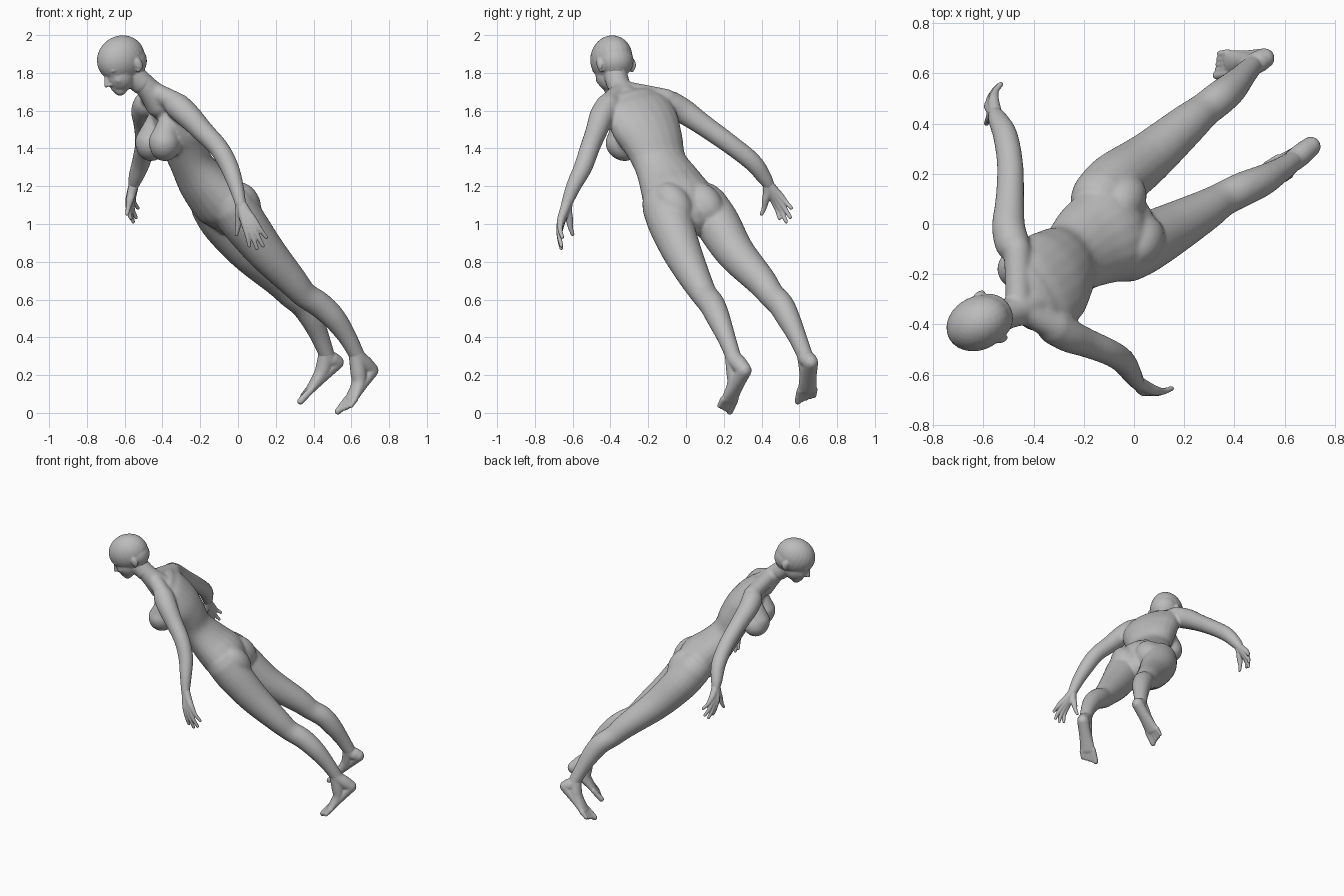
import bpy, bmesh, math
from mathutils import Vector, Matrix

cube = bpy.data.objects.get("Cube")
if cube:
    bpy.data.objects.remove(cube)

skin = bpy.data.materials.new("plain grey")
skin.use_nodes = True
GREY = (0.5, 0.5, 0.5, 1)
skin.diffuse_color = GREY
skin.node_tree.nodes["Principled BSDF"].inputs["Base Color"].default_value = GREY

# body directions: its left, up along the spine, and forward
LEFT = Vector((0.4, -0.92, 0)).normalized()
UP = Vector((-0.46, -0.39, 0.79)).normalized()
FWD = LEFT.cross(UP).normalized()


def loft(bm, pts, side=LEFT, steps=4):
    """Round-ended tube through points (x, y, z, half width, half depth)."""
    p = [Vector(q if len(q) == 5 else (*q, q[3])) for q in pts]
    p = [p[0] * 2 - p[1]] + p + [p[-1] * 2 - p[-2]]
    path = []
    for i in range(1, len(p) - 2):
        a, b, c, d = p[i - 1:i + 3]
        for k in range(steps):
            t = k / steps
            path.append((b * 2 + (c - a) * t + (a * 2 - b * 5 + c * 4 - d) * t * t
                         + (b * 3 - a - c * 3 + d) * t ** 3) / 2)
    path.append(p[-2])

    def dome(end, inner):
        away = (end.xyz - inner.xyz).normalized() * min(end[3], end[4])
        return [Vector((*(end.xyz + away * math.sin(h)),
                        end[3] * math.cos(h), end[4] * math.cos(h)))
                for h in map(math.radians, (30, 60, 80))]

    path = dome(path[0], path[1])[::-1] + path + dome(path[-1], path[-2])
    rings = []
    for i, q in enumerate(path):
        t = (path[min(i + 1, len(path) - 1)].xyz - path[max(i - 1, 0)].xyz).normalized()
        s = (side - t * side.dot(t)).normalized()
        n = s.cross(t)
        rings.append([bm.verts.new(q.xyz + s * q[3] * math.cos(u) + n * q[4] * math.sin(u))
                      for u in (k * math.tau / 20 for k in range(20))])
    for r, o in zip(rings, rings[1:]):
        for k in range(20):
            bm.faces.new((r[k - 1], r[k], o[k], o[k - 1]))
    bm.faces.new(rings[0])
    bm.faces.new(rings[-1])


def ball(bm, centre, radii, axes=(LEFT, FWD, UP)):
    """Ellipsoid with its radii along three given axes."""
    turn = Matrix(axes).transposed().to_4x4()
    m = Matrix.Translation(centre) @ turn @ Matrix.Diagonal((*radii, 1))
    bmesh.ops.create_uvsphere(bm, u_segments=24, v_segments=16, radius=1, matrix=m)


def finish(bm, name, voxel, smooth):
    """Fuse the pieces into one smooth skin."""
    bmesh.ops.recalc_face_normals(bm, faces=bm.faces)
    me = bpy.data.meshes.new(name)
    bm.to_mesh(me)
    bm.free()
    me.materials.append(skin)
    ob = bpy.data.objects.new(name, me)
    bpy.context.collection.objects.link(ob)
    fuse = ob.modifiers.new("fuse", 'REMESH')
    fuse.mode = 'VOXEL'
    fuse.voxel_size = voxel
    fuse.use_smooth_shade = True
    soft = ob.modifiers.new("soften", 'SMOOTH')
    soft.factor = 0.5
    soft.iterations = smooth


# torso, from the collar down to the crotch
body = bmesh.new()
loft(body, [(-.385, -.27, 1.65, .16, .065), (-.365, -.25, 1.61, .19, .09),
            (-.325, -.215, 1.52, .197, .115), (-.288, -.175, 1.43, .172, .115),
            (-.248, -.137, 1.325, .15, .106), (-.178, -.08, 1.215, .178, .128),
            (-.09, -.03, 1.117, .2, .147), (-.03, .01, 1.04, .16, .11)])
# neck
loft(body, [(-.41, -.31, 1.64, .085), (-.48, -.35, 1.72, .062), (-.56, -.375, 1.8, .06)])
for sign in (1, -1):
    # breasts, sloping down from the collar
    breast = Vector((-.422, -.254, 1.418)) + LEFT * .09 * sign
    ball(body, breast, (.086, .084, .088))
    top = Vector((-.395, -.26, 1.56)) + LEFT * .085 * sign
    loft(body, [(*top, .05), (*(breast + UP * .02), .08)])
    # buttocks
    ball(body, Vector((-.01, .014, 1.108)) + LEFT * .09 * sign, (.095, .092, .125))
# slopes from neck to shoulders
for x, y, z in ((-.32, -.41, 1.64), (-.465, -.1, 1.66)):
    loft(body, [(-.46, -.335, 1.71, .05), (x, y, z, .055)])

# arms from shoulder to wrist
arms = {
    "left": ([(-.32, -.41, 1.625), (-.26, -.445, 1.57), (-.185, -.475, 1.49), (-.1, -.51, 1.4),
              (-.045, -.545, 1.3), (-.01, -.595, 1.2), (.015, -.635, 1.1)]),
    "right": ([(-.485, -.08, 1.635), (-.5, -.01, 1.595), (-.495, .09, 1.525), (-.493, .23, 1.425),
               (-.512, .35, 1.33), (-.54, .412, 1.25), (-.555, .442, 1.2)])}
for pts in arms.values():
    loft(body, [(*q, r) for q, r in zip(pts, (.07, .067, .058, .053, .05, .041, .03))])

# legs from hip to ankle, with the calf set back behind the knee
legs = {
    "left": [(-.035, -.115, 1.1), (.035, -.08, 1), (.15, -.02, .85), (.285, .055, .7),
             (.353, .098, .625), (.432, .138, .573), (.51, .172, .5), (.58, .213, .4),
             (.638, .254, .29)],
    "right": [(-.135, .1, 1.1), (-.072, .168, 1), (.052, .26, .85), (.21, .395, .7),
              (.278, .452, .625), (.342, .502, .573), (.39, .542, .5), (.435, .59, .4),
              (.477, .636, .29)]}
girth = (.12, .12, .104, .082, .07, .069, .063, .05, .041)
for pts in legs.values():
    loft(body, [(*q, r) for q, r in zip(pts, girth)])
finish(body, "body", .008, 18)

# head, in its own tilted frame
hl = Vector((.45, -.89, 0)).normalized()
hf = Vector((-.79, -.4, -.45)).normalized()
hu = hf.cross(hl).normalized()
if hu.z < 0:
    hu = -hu
skull = Vector((-.62, -.395, 1.875))


def on_head(l, f, u):
    return skull + hl * l + hf * f + hu * u


head = bmesh.new()


def feature(pos, radii):
    ball(head, on_head(*pos), radii, (hl, hf, hu))


feature((0, 0, 0), (.107, .135, .121))           # cranium
feature((0, -.04, -.035), (.095, .092, .09))     # back of the skull
feature((0, .048, -.075), (.08, .078, .09))      # face
feature((0, .076, -.144), (.038, .036, .032))    # chin
feature((0, .108, -.122), (.026, .014, .007))    # upper lip
feature((0, .105, -.135), (.022, .014, .008))    # lower lip
loft(head, [(*on_head(0, .113, -.03), .011), (*on_head(0, .127, -.06), .012),
            (*on_head(0, .142, -.088), .012)], hl)  # nose bridge
for s in (1, -1):
    feature((.012 * s, .123, -.092), (.011, .014, .009))   # nostrils
    feature((.04 * s, .098, -.022), (.036, .016, .012))    # brows
    feature((.037 * s, .098, -.048), (.02, .015, .012))    # eyelids
    feature((.046 * s, .08, -.08), (.026, .028, .032))     # cheeks
    feature((.1 * s, -.037, -.05), (.013, .022, .034))     # ears
    feature((.092 * s, -.025, -.078), (.012, .013, .015))  # ear lobes
loft(head, [(*on_head(0, .0, -.06), .062), (-.51, -.36, 1.745, .062)], hl)
finish(head, "head", .005, 10)

# hands: four fingers, then the thumb, fanning out from the wrist
tips = {
    "left": ((0, -.018, .004), [(.06, -.66, .885), (.1, -.66, .872), (.132, -.66, .885),
                                (.15, -.655, .93), (-.008, -.6, .945)]),
    "right": ((-.016, 0, .004), [(-.568, .495, 1.03), (-.555, .53, 1.012), (-.54, .552, 1.035),
                                 (-.53, .557, 1.085), (-.588, .4, 1.053)])}
for which, (back, ends) in tips.items():
    hand = bmesh.new()
    wrist = Vector(arms[which][-1])
    fore = (wrist - Vector(arms[which][-2])).normalized()
    for i, end in enumerate(ends):
        tip = Vector(end)
        arch = Vector(back) * (i < 4)
        knuckle = wrist.lerp(tip, .5) + arch
        bend = wrist.lerp(tip, .75) + arch * .8 + fore * .006
        loft(hand, [(*(wrist - fore * .02), .027), (*(wrist.lerp(tip, .25) + arch * .5), .024),
                    (*knuckle, .02), (*bend, .013), (*tip, .01)])
    finish(hand, which + "_hand", .004, 4)

# feet: heel, instep, sole and five toes
feet = {"left": ((.704, .308, .225), (.56, .202, .018), (.55, -.83, 0)),
        "right": ((.52, .66, .268), (.332, .635, .072), (.2, -.97, 0))}
for which, (heel, toe, across) in feet.items():
    foot = bmesh.new()
    ankle, heel, toe = Vector(legs[which][-1]), Vector(heel), Vector(toe)
    along = (toe - heel).normalized()
    side = Vector(across)
    side = (side - along * side.dot(along)).normalized()
    pad = heel.lerp(toe, .74)
    mid = heel.lerp(toe, .4) + (ankle - heel).normalized() * .015
    shin = (Vector(legs[which][-2]) - ankle).normalized()
    loft(foot, [(*(ankle + shin * .05), .04), (*ankle, .043),
                (*ankle.lerp(heel, .5), .044), (*heel, .04)], side)
    loft(foot, [(*(ankle + shin * .03), .04), (*ankle.lerp(mid, .5), .043),
                (*mid, .043, .036), (*pad, .05, .022)], side)
    loft(foot, [(*heel, .04), (*heel.lerp(toe, .4), .042, .03), (*pad, .052, .023)], side)
    inner = -1 if which == "left" else 1
    for k in range(5):
        off = side * inner * (.042 - .021 * k)
        size = .018 if k == 0 else .0125
        end = toe + off - along * .009 * k + along * .012
        loft(foot, [(*(pad + off * .9), .018), (*end, size)], side)
    finish(foot, which + "_foot", .005, 4)
